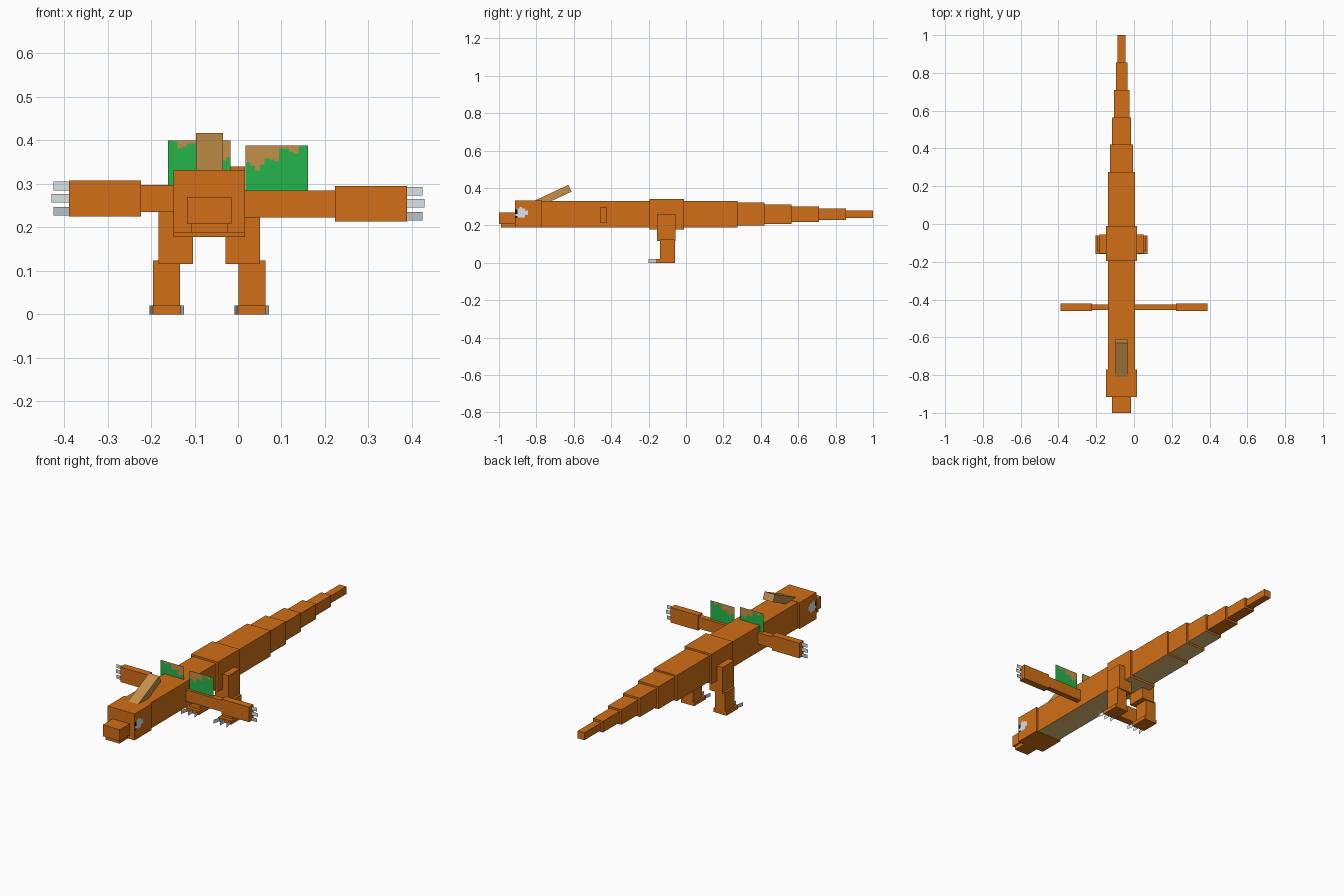
import bpy
import bmesh
import math
from mathutils import Matrix, Vector

if "Cube" in bpy.data.objects:
    bpy.data.objects.remove(bpy.data.objects["Cube"], do_unlink=True)


def material(name, r, g, b):
    lin = [((c / 255 + 0.055) / 1.055) ** 2.4 for c in (r, g, b)]
    m = bpy.data.materials.new(name)
    m.use_nodes = True
    m.diffuse_color = (*lin, 1)
    m.node_tree.nodes["Principled BSDF"].inputs["Base Color"].default_value = (*lin, 1)
    return m


ORANGE = material("orange skin", 209, 111, 22)
TAN = material("tan", 196, 144, 74)
BELLY = material("pale belly", 228, 190, 118)
GREEN = material("green feather", 38, 180, 75)
PALE = material("pale claw", 222, 233, 236)
GREY = material("grey claw", 184, 194, 200)
BLACK = material("black pupil", 18, 18, 20)


def finish(name, bm, *mats):
    mesh = bpy.data.meshes.new(name)
    bm.to_mesh(mesh)
    bm.free()
    for m in mats:
        mesh.materials.append(m)
    ob = bpy.data.objects.new(name, mesh)
    bpy.context.collection.objects.link(ob)
    return ob


def box(name, x, y, z, mat=ORANGE, belly=False):
    """Box spanning the (low, high) ranges x, y, z."""
    bm = bmesh.new()
    size = [hi - lo for lo, hi in (x, y, z)]
    mid = Vector([(hi + lo) / 2 for lo, hi in (x, y, z)])
    bmesh.ops.create_cube(
        bm, size=1, matrix=Matrix.Translation(mid) @ Matrix.Diagonal((*size, 1)))
    bm.normal_update()
    if belly:
        for f in bm.faces:
            f.material_index = int(f.normal.z < -0.5)
    return finish(name, bm, mat, *([BELLY] if belly else []))


def add_panel(bm, start, end, z, mat=0):
    """Upright flat face from start (x, y) to end (x, y)."""
    corners = ((*start, z[0]), (*end, z[0]), (*end, z[1]), (*start, z[1]))
    face = bm.faces.new([bm.verts.new(c) for c in corners])
    face.material_index = mat


def panel(name, start, end, z, mat):
    bm = bmesh.new()
    add_panel(bm, start, end, z)
    return finish(name, bm, mat)


MID = -0.066  # spine line


def spine_box(name, half, y, z, belly=False):
    return box(name, (MID - half, MID + half), y, z, belly=belly)


# Head and trunk
spine_box("upper_snout", 0.051, (-1.0, -0.91), (0.208, 0.27))
spine_box("lower_jaw", 0.042, (-0.99, -0.91), (0.188, 0.208))
spine_box("head", 0.082, (-0.915, -0.77), (0.188, 0.332))
spine_box("trunk", 0.071, (-0.77, -0.195), (0.19, 0.33), True)
spine_box("hips", 0.082, (-0.195, -0.01), (0.178, 0.34), True)

# Tail: a long root, then equal segments stepping down in size
spine_box("tail_root", 0.071, (-0.01, 0.275), (0.19, 0.33), True)
for i in range(5):
    start, half = 0.275 + 0.145 * i, 0.0615 - 0.0103 * i
    spine_box(f"tail_segment_{i + 1}", half, (start, start + 0.145),
              (0.26 - half, 0.26 + half), i < 2)

# Sloping head crest
crest = box("head_crest", (-0.031, 0.031), (-0.11, 0.11), (-0.02, 0.02), TAN)
crest.location = (MID, -0.72, 0.352)
crest.rotation_euler.x = math.radians(25)

# Eyes: rows of flat faces on both sides of the head, (front, back, low, high, colour)
EYE = [(-0.9, -0.86, 0.242, 0.29, 0), (-0.86, -0.845, 0.256, 0.28, 0),
       (-0.914, -0.9, 0.25, 0.262, 0), (-0.89, -0.876, 0.29, 0.298, 0),
       (-0.914, -0.9, 0.262, 0.286, 1), (-0.914, -0.9, 0.24, 0.25, 1)]
for name, side in (("left", 1), ("right", -1)):
    face_x = MID + side * 0.0826
    bm = bmesh.new()
    for front, back, low, high, colour in EYE:
        ends = [(face_x, front), (face_x, back)][::side]
        add_panel(bm, *ends, (low, high), colour)
    finish(name + "_eye", bm, PALE, BLACK)

# Depth of the tan fringe along the feather panel, from the inner edge outwards
FRINGE = [17, 20, 25, 19, 13, 14, 16, 3, 3, 6, 8, 1, 0]


def span(side, a, b):
    return tuple(sorted((side * a, side * b)))


# Arms with claws and feather panels
ARM_Y = -0.441
for name, side, lift in (("left", 1, 0), ("right", -1, 0.012)):
    box(name + "_upper_arm", span(side, -0.01 if side > 0 else 0.02, 0.225),
        (-0.455, -0.425), (0.223 + lift, 0.285 + lift))
    box(name + "_forearm", span(side, 0.223, 0.389),
        (-0.46, -0.422), (0.213 + lift, 0.295 + lift))
    for i, (low, tip) in enumerate(((0.215, 0.424), (0.245, 0.429), (0.273, 0.424))):
        near, far = span(side, 0.387, tip)
        panel(f"{name}_hand_claw_{i + 1}", (near, ARM_Y), (far, ARM_Y),
              (low + lift, low + 0.02 + lift), GREY if i == 0 else PALE)

    bm = bmesh.new()
    top = 0.388 + lift
    step = 0.144 / len(FRINGE)
    for i, depth in enumerate(FRINGE):
        near, far = span(side, 0.017 + i * step, 0.017 + (i + 1) * step)
        cut = top - depth * 0.0023
        add_panel(bm, (near, ARM_Y), (far, ARM_Y), (0.284 + lift, cut))
        if depth:
            add_panel(bm, (near, ARM_Y), (far, ARM_Y), (cut, top), 1)
    finish(name + "_feather_panel", bm, GREEN, TAN)

# Legs, with the outer toe claws splayed
for name, side in (("left", 1), ("right", -1)):
    def leg_span(a, b):
        return tuple(sorted((MID + side * a, MID + side * b)))

    box(name + "_thigh", leg_span(0.037, 0.117), (-0.155, -0.055), (0.116, 0.26))
    box(name + "_shin", leg_span(0.067, 0.129), (-0.14, -0.06), (0.02, 0.124))
    box(name + "_foot", leg_span(0.058, 0.137), (-0.16, -0.06), (0, 0.02))
    for i, (root, tip) in enumerate(((0.066, 0.058), (0.0975, 0.0975), (0.129, 0.137))):
        panel(f"{name}_toe_claw_{i + 1}", (MID + side * root, -0.16),
              (MID + side * tip, -0.2), (0, 0.02), PALE)
